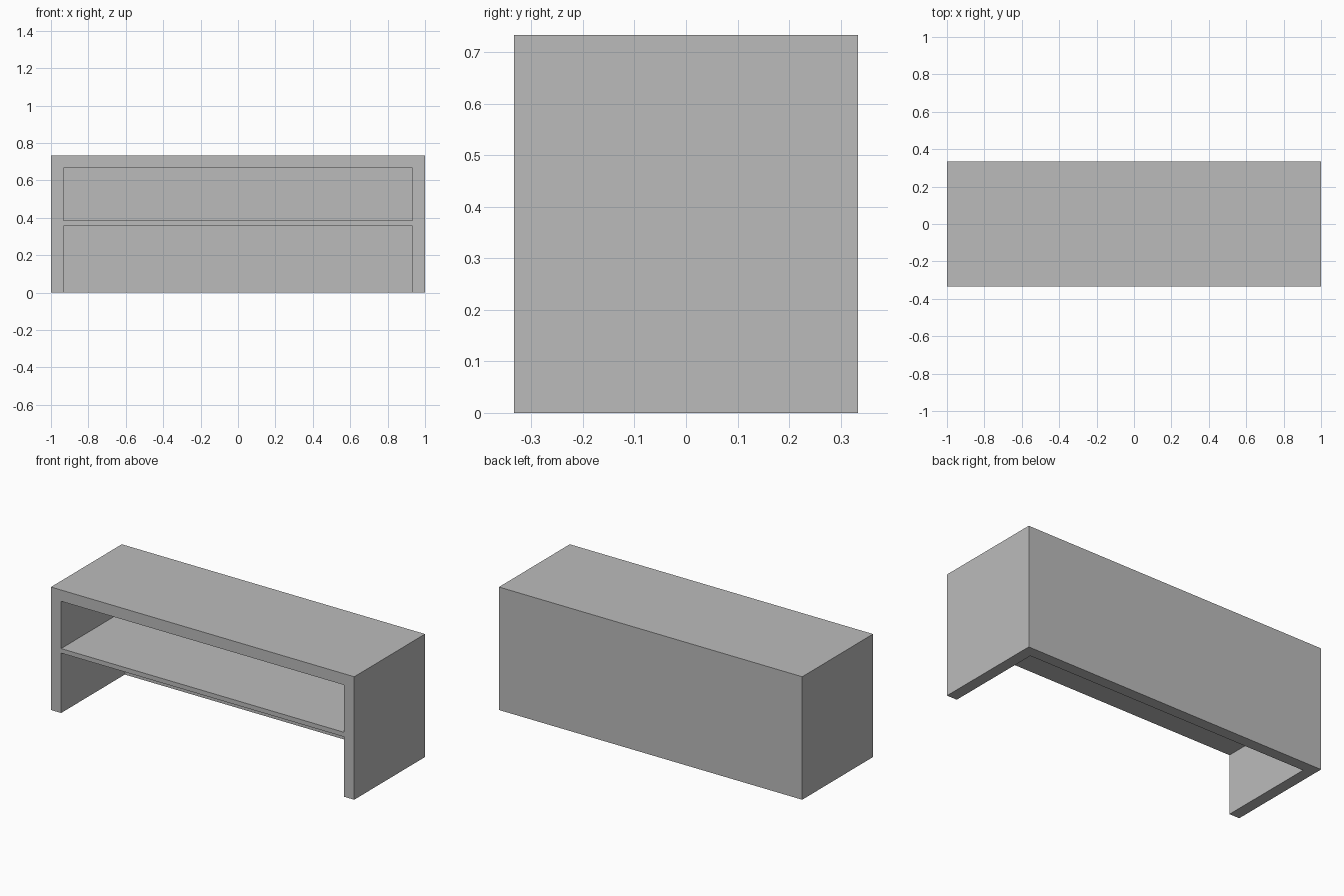
import bpy

if "Cube" in bpy.data.objects:
    bpy.data.objects.remove(bpy.data.objects["Cube"])

W, D, H = 2.0, 0.667, 0.733      # outer size
T = 0.067                        # wall, top and back thickness
SHELF_LOW, SHELF_HIGH = 0.357, 0.384

grey = bpy.data.materials.new("plain grey")
grey.diffuse_color = (0.5, 0.5, 0.5, 1)
grey.use_nodes = True
grey.node_tree.nodes["Principled BSDF"].inputs["Base Color"].default_value = grey.diffuse_color


def box(name, x, y, z):
    """Box from (min, max) ranges along each axis."""
    bpy.ops.mesh.primitive_cube_add(size=1)
    ob = bpy.context.object
    ob.name = name
    for v in ob.data.vertices:
        v.co = [r[0] if c < 0 else r[1] for c, r in zip(v.co, (x, y, z))]
    ob.data.materials.append(grey)
    return ob


# Solid cabinet body
cabinet = box("shelf_cabinet", (-W / 2, W / 2), (-D / 2, D / 2), (0, H))

# Upper compartment, and lower compartment open at the floor
inner_x = (-W / 2 + T, W / 2 - T)
inner_y = (-D / 2 - 0.1, D / 2 - T)
for name, z in (("upper_opening", (SHELF_HIGH, H - T)),
                ("lower_opening", (-0.1, SHELF_LOW))):
    cutter = box(name + "_cutter", inner_x, inner_y, z)
    mod = cabinet.modifiers.new(name, 'BOOLEAN')
    mod.operation = 'DIFFERENCE'
    mod.solver = 'EXACT'
    mod.object = cutter
    bpy.context.view_layer.objects.active = cabinet
    bpy.ops.object.modifier_apply(modifier=name)
    bpy.data.objects.remove(cutter)
